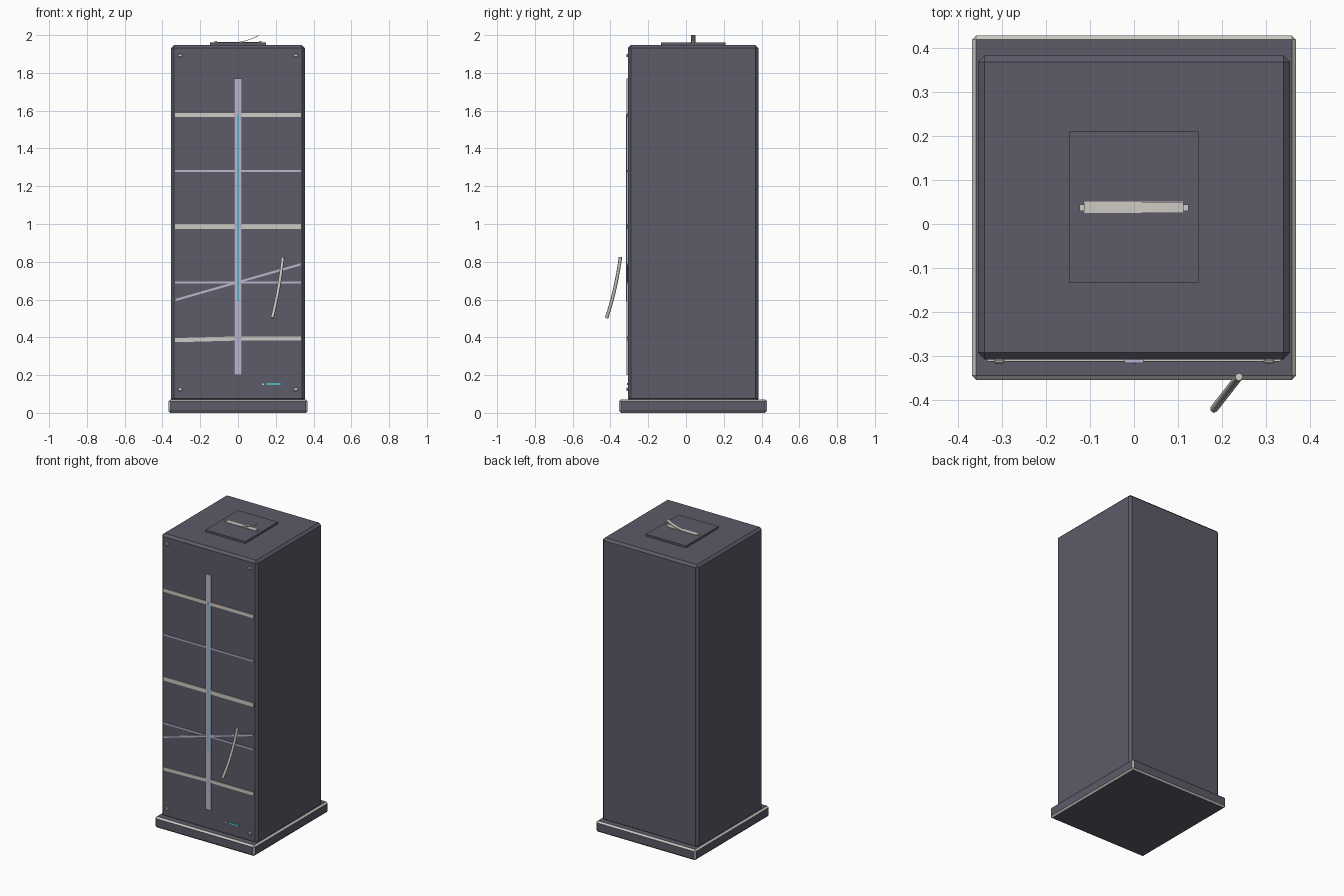
import bpy
import bmesh
from mathutils import Vector

old = bpy.data.objects.get("Cube")
if old:
    bpy.data.objects.remove(old, do_unlink=True)


def material(name, r, g, b):
    m = bpy.data.materials.new(name)
    m.use_nodes = True
    m.diffuse_color = (r, g, b, 1)
    m.node_tree.nodes["Principled BSDF"].inputs["Base Color"].default_value = (r, g, b, 1)
    return m


SLATE = material("dark slate", 0.108, 0.105, 0.14)
BONE = material("worn bone", 0.62, 0.59, 0.55)
LILAC = material("pale lilac", 0.50, 0.46, 0.62)
CYAN = material("glowing cyan", 0.08, 0.52, 0.62)


def finish(name, bm, *mats):
    bmesh.ops.recalc_face_normals(bm, faces=bm.faces)
    mesh = bpy.data.meshes.new(name)
    bm.to_mesh(mesh)
    bm.free()
    for m in mats:
        mesh.materials.append(m)
    ob = bpy.data.objects.new(name, mesh)
    bpy.context.collection.objects.link(ob)
    return ob


def box(name, x, y, z, mat, bevel=0, edge_mat=None):
    """Box between (low, high) pairs, with optional chamfers in their own colour."""
    bm = bmesh.new()
    bmesh.ops.create_cube(bm, size=1)
    for v in bm.verts:
        v.co = [sum(r) / 2 + c * (r[1] - r[0]) for r, c in zip((x, y, z), v.co)]
    if bevel:
        bmesh.ops.bevel(bm, geom=bm.edges[:], offset=bevel, segments=1, affect='EDGES')
    if edge_mat:
        bm.normal_update()
        for f in bm.faces:
            f.material_index = int(max(abs(c) for c in f.normal) < 0.95)
    return finish(name, bm, mat, *([edge_mat] if edge_mat else []))


def ribbon(name, path, half, axis, thick, mat):
    """Solid strip: path points widened along axis, with a thickness along y or z."""
    bm = bmesh.new()
    depth = Vector((0, 0, 1)) if axis.y else Vector((0, -1, 0))
    rings = []
    for p in path:
        p = Vector(p)
        rings.append([bm.verts.new(p + axis * s * half + depth * d)
                      for s, d in ((-1, 0), (1, 0), (1, thick), (-1, thick))])
    for a, b in zip(rings, rings[1:]):
        for i in range(4):
            j = (i + 1) % 4
            bm.faces.new((a[i], a[j], b[j], b[i]))
    bm.faces.new(rings[0])
    bm.faces.new(rings[-1])
    return finish(name, bm, mat)


FRONT = -0.307
UP, DEEP = Vector((0, 0, 1)), Vector((0, 1, 0))

# Cabinet and plinth
box("plinth", (-0.368, 0.368), (-0.354, 0.428), (0, 0.072), SLATE, 0.01, BONE)
box("tower_body", (-0.354, 0.354), (FRONT, 0.383), (0.06, 1.947), SLATE, 0.015)
box("top_plate", (-0.147, 0.147), (-0.133, 0.21), (1.94, 1.96), SLATE)

# Horizontal bands on the front
for name, z, half, mat in (("upper_band", 1.577, 0.011, BONE),
                           ("upper_thin_band", 1.28, 0.005, LILAC),
                           ("middle_band", 0.987, 0.013, BONE),
                           ("lower_thin_band", 0.69, 0.005, LILAC)):
    box(name, (-0.333, 0.333), (FRONT - 0.005, FRONT), (z - half, z + half), mat)
ribbon("lower_band", [(-0.333, FRONT, 0.385), (0, FRONT, 0.394), (0.333, FRONT, 0.394)],
       0.011, UP, 0.005, BONE)
ribbon("diagonal_strip", [(-0.33, FRONT, 0.598), (0.33, FRONT, 0.786)], 0.006, UP, 0.006, LILAC)

# Central spine with its glowing line
box("front_spine", (-0.021, 0.021), (FRONT - 0.008, FRONT), (0.2, 1.77), LILAC)
box("spine_light", (-0.004, 0.004), (FRONT - 0.01, FRONT), (0.59, 1.58), CYAN)

# Status light and corner rivets
box("status_bar", (0.152, 0.226), (FRONT - 0.005, FRONT), (0.147, 0.157), CYAN)
box("status_dot", (0.128, 0.137), (FRONT - 0.005, FRONT), (0.147, 0.156), BONE)
for side, sx in (("right", -1), ("left", 1)):
    for level, z in (("lower", 0.125), ("upper", 1.892)):
        x = sx * 0.306
        box(f"{side}_{level}_rivet", (x - 0.012, x + 0.012), (FRONT - 0.009, FRONT),
            (z - 0.009, z + 0.009), BONE, 0.003)

# Strap on the roof, its curled loose end and pins
ribbon("roof_strap", [(-0.112, 0.038, 1.959), (0, 0.038, 1.959), (0.112, 0.038, 1.959)],
       0.013, DEEP, 0.004, BONE)
ribbon("curled_strap", [(0, 0.038, 1.96), (0.04, 0.038, 1.968), (0.08, 0.038, 1.982),
                        (0.112, 0.038, 1.997)], 0.012, DEEP, 0.003, BONE)
for side, x in (("right", -0.118), ("left", 0.118)):
    box(f"{side}_strap_pin", (x - 0.006, x + 0.006), (0.03, 0.044), (1.955, 1.968), BONE)

# Bent rod hanging off the front
curve = bpy.data.curves.new("bent_rod", 'CURVE')
curve.dimensions = '3D'
curve.bevel_depth = 0.009
curve.bevel_resolution = 1
curve.use_fill_caps = True
spline = curve.splines.new('POLY')
steps = 8
spline.points.add(steps)
top, mid, low = Vector((0.238, -0.347, 0.825)), Vector((0.22, -0.37, 0.655)), Vector((0.181, -0.42, 0.503))
for i, p in enumerate(spline.points):
    t = i / steps
    p.co = (*(top * (1 - t) ** 2 + mid * 2 * t * (1 - t) + low * t * t), 1)
curve.materials.append(BONE)
rod = bpy.data.objects.new("bent_rod", curve)
bpy.context.collection.objects.link(rod)
